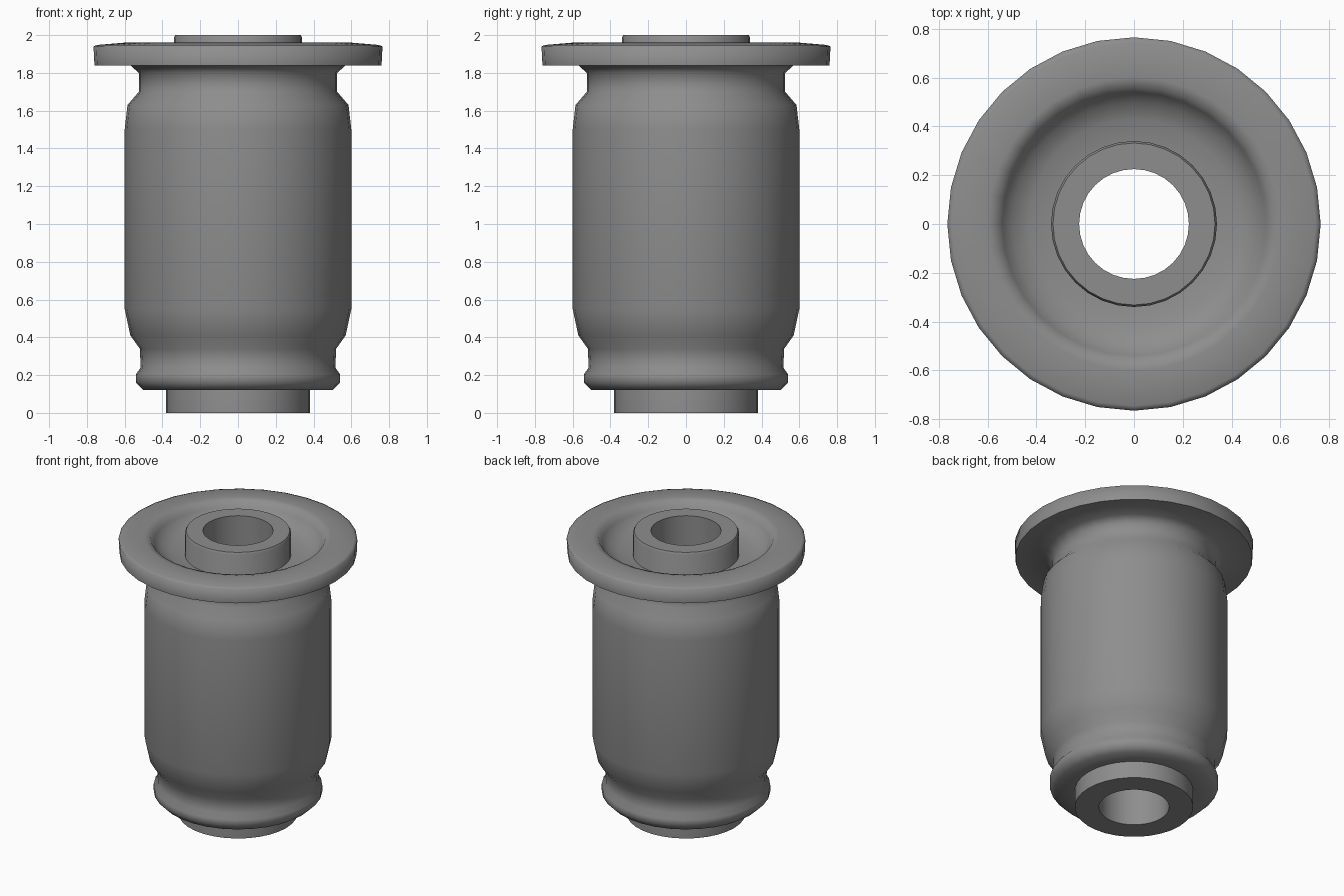
import bpy
import bmesh
import math
from mathutils import Matrix

cube = bpy.data.objects.get("Cube")
if cube:
    bpy.data.objects.remove(cube, do_unlink=True)

SEGMENTS = 32

grey = bpy.data.materials.new("mid_grey")
grey.use_nodes = True
colour = (0.27, 0.27, 0.27, 1)
grey.diffuse_color = colour
grey.node_tree.nodes["Principled BSDF"].inputs["Base Color"].default_value = colour


def lathe(name, profile, closed, sharp_angle):
    """Revolve a (radius, height) profile around the z axis."""
    bm = bmesh.new()
    rings = []
    for i in range(SEGMENTS):
        turn = Matrix.Rotation(math.tau * i / SEGMENTS, 3, "Z")
        rings.append([bm.verts.new((turn.col[0] * r).to_tuple()[:2] + (z,))
                      for r, z in profile])
    count = len(profile) if closed else len(profile) - 1
    for i, ring in enumerate(rings):
        after = rings[(i + 1) % SEGMENTS]
        for j in range(count):
            k = (j + 1) % len(profile)
            bm.faces.new((ring[j], after[j], after[k], ring[k]))
    mesh = bpy.data.meshes.new(name)
    bm.to_mesh(mesh)
    bm.free()
    mesh.materials.append(grey)
    obj = bpy.data.objects.new(name, mesh)
    bpy.context.collection.objects.link(obj)
    bpy.ops.object.select_all(action="DESELECT")
    bpy.context.view_layer.objects.active = obj
    obj.select_set(True)
    bpy.ops.object.shade_smooth_by_angle(angle=math.radians(sharp_angle))
    return obj


# Inner tube: wide foot, narrower top collar, straight bore
lathe("inner_sleeve", [
    (0.225, 0), (0.38, 0), (0.38, 0.5), (0.34, 0.6),
    (0.34, 1.985), (0.332, 2), (0.225, 2),
], True, 35)

# Outer bushing: bottom bead, barrel, neck, flange and dished top
lathe("bushing_body", [
    (0.37, 0.12), (0.50, 0.12), (0.54, 0.16), (0.54, 0.205), (0.515, 0.24),
    (0.52, 0.34), (0.57, 0.41), (0.60, 0.55), (0.60, 1.50), (0.585, 1.63),
    (0.525, 1.70), (0.525, 1.80), (0.57, 1.84), (0.76, 1.84),
    (0.765, 1.94), (0.745, 1.948), (0.60, 1.96), (0.56, 1.95),
    (0.54, 1.915), (0.50, 1.87), (0.43, 1.84), (0.33, 1.83),
], False, 75)
